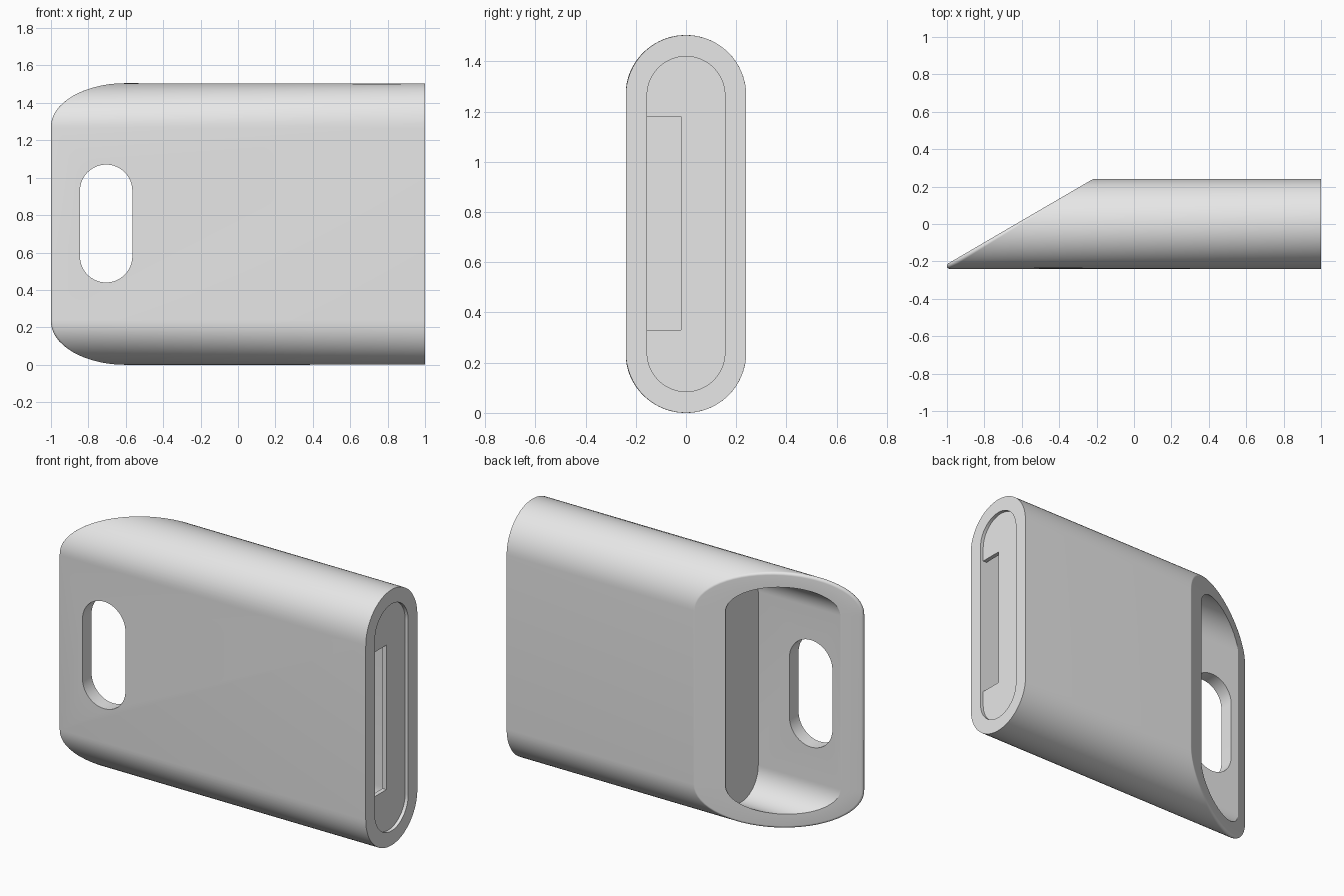
import bpy, bmesh, math
from mathutils import Vector

cube = bpy.data.objects.get("Cube")
if cube:
    bpy.data.objects.remove(cube, do_unlink=True)

grey = bpy.data.materials.new("light_grey")
grey.use_nodes = True
grey.diffuse_color = (0.8, 0.8, 0.8, 1)
grey.node_tree.nodes["Principled BSDF"].inputs["Base Color"].default_value = (0.8, 0.8, 0.8, 1)

R_OUT, R_IN = 0.24, 0.155          # outer and inner profile radii
Z_LOW, Z_HIGH = 0.24, 1.265        # centres of the rounded ends
SEG = 32                           # segments per rounded end
FILLET = 0.0157
CUT_SLOPE = 0.48 / 0.823
CUT_NORMAL = Vector((-CUT_SLOPE, 1, 0)).normalized()


def cut_x(y):
    """X of the slanted mouth plane at a given y."""
    return -0.22 - (0.24 - y) / CUT_SLOPE


def stadium(radius, low, high):
    """(across, up, normal) around an upright slot, starting at its upper +side."""
    pts = []
    for centre, start in ((high, 0), (low, math.pi)):
        for i in range(SEG + 1):
            a = start + math.pi * i / SEG
            n = (math.cos(a), math.sin(a))
            pts.append((radius * n[0], centre + radius * n[1], n))
    return pts


def finish(bm, name):
    bmesh.ops.recalc_face_normals(bm, faces=bm.faces[:])
    mesh = bpy.data.meshes.new(name)
    bm.to_mesh(mesh)
    bm.free()
    obj = bpy.data.objects.new(name, mesh)
    bpy.context.collection.objects.link(obj)
    mesh.materials.append(grey)
    return obj


def loft(rings, name):
    """Skin a list of matching rings and cap both ends."""
    bm = bmesh.new()
    loops = [[bm.verts.new(p) for p in ring] for ring in rings]
    for a, b in zip(loops, loops[1:]):
        for i in range(len(a)):
            j = (i + 1) % len(a)
            bm.faces.new((a[i], a[j], b[j], b[i]))
    bm.faces.new(loops[0])
    bm.faces.new(loops[-1])
    return finish(bm, name)


def smooth(obj):
    bpy.ops.object.select_all(action='DESELECT')
    obj.select_set(True)
    bpy.context.view_layer.objects.active = obj
    bpy.ops.object.shade_smooth_by_angle(angle=math.radians(25))


outer = stadium(R_OUT, Z_LOW, Z_HIGH)
inner = stadium(R_IN, Z_LOW, Z_HIGH)


def flat_ring(profile, x):
    return [(x, y, z) for y, z, n in profile]


def fillet_ring(t):
    """Rolling-ball fillet between the outer wall (t=0) and the slanted mouth (t=1)."""
    ring = []
    for y, z, n in outer:
        wall = Vector((0, n[0], n[1]))
        centre = Vector((cut_x(y), y, z)) - (wall + CUT_NORMAL) * FILLET / (1 + wall.dot(CUT_NORMAL))
        ring.append(centre + wall.slerp(CUT_NORMAL, t) * FILLET)
    return ring


# Hollow body: closed cavity at one end, slanted open pocket at the other
mouth = [(cut_x(y), y, z) for y, z, n in inner]
body = loft([flat_ring(inner, -0.32), flat_ring(inner, 1), flat_ring(outer, 1)]
            + [fillet_ring(i / 6) for i in range(7)]
            + [mouth, flat_ring(inner, -0.362)], "body_shell")

# Finger hole through the front wall
hole = [(x - 0.705, z) for x, z, n in stadium(0.14, 0.58, 0.93)]
cutter = loft([[(x, y, z) for x, z in hole] for y in (-0.4, -0.1)], "hole_cutter")
cutter.hide_render = True
mod = body.modifiers.new("finger_hole", 'BOOLEAN')
mod.operation = 'DIFFERENCE'
mod.solver = 'EXACT'
mod.object = cutter
bpy.context.view_layer.objects.active = body
body.select_set(True)
bpy.ops.object.modifier_apply(modifier=mod.name)
bpy.data.objects.remove(cutter, do_unlink=True)
smooth(body)

# Recessed end plate with a rectangular notch along the front edge
outline = [(y, z) for y, z, n in inner]
notch = [(-R_IN, 1.18), (-0.02, 1.18), (-0.02, 0.33), (-R_IN, 0.33)]
outline[SEG + 1:SEG + 1] = notch
plate = loft([[(x, y, z) for y, z in outline] for x in (0.955, 0.98)], "end_plate")
smooth(plate)
